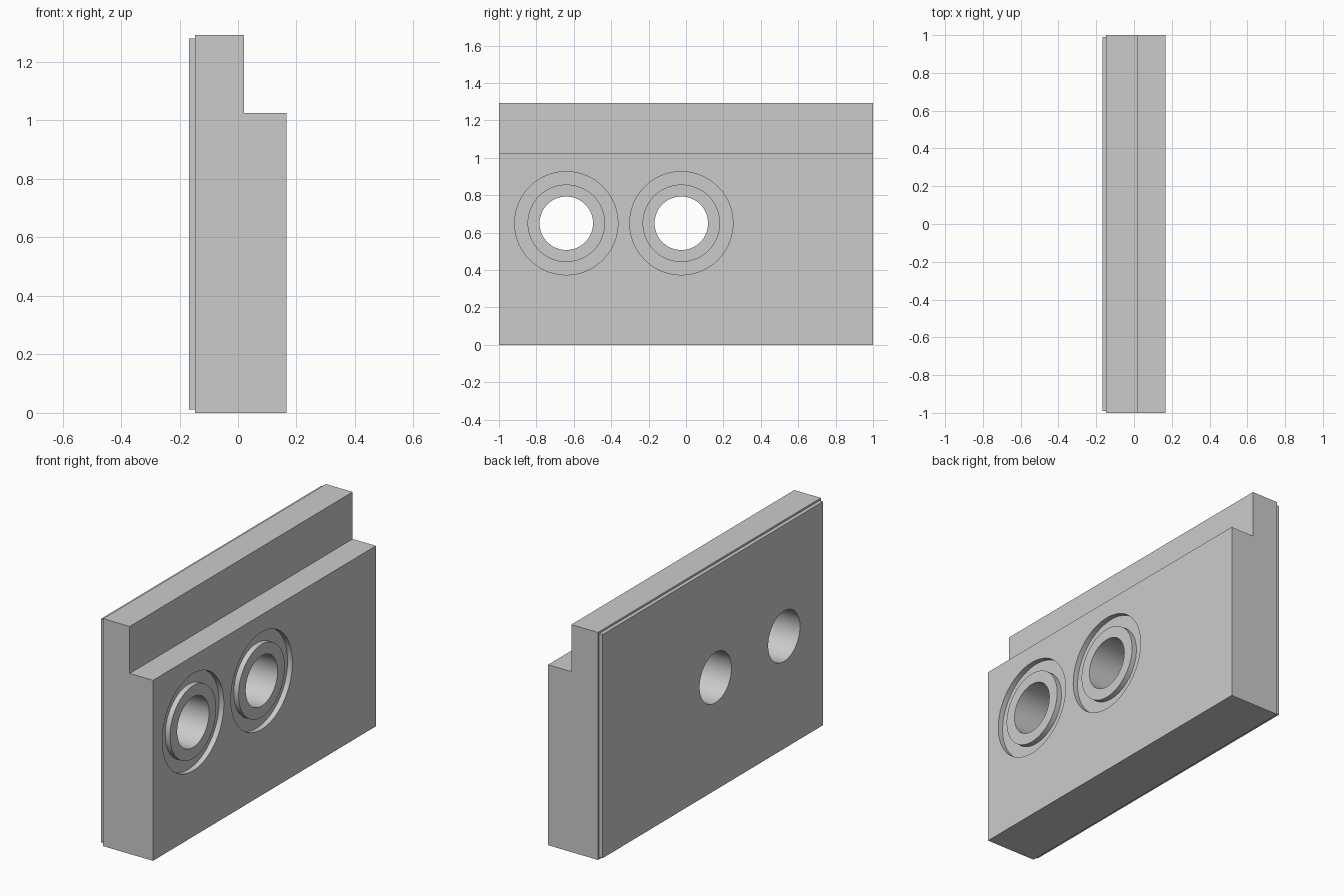
import bpy, bmesh, math
from mathutils import Matrix, Vector

cube = bpy.data.objects.get("Cube")
if cube:
    bpy.data.objects.remove(cube, do_unlink=True)

grey = bpy.data.materials.new("plain grey")
grey.use_nodes = True
colour = (0.6, 0.6, 0.6, 1)
grey.diffuse_color = colour
grey.node_tree.nodes["Principled BSDF"].inputs["Base Color"].default_value = colour

FACE_X = 0.166
GROOVE_DEPTH = 0.03
HOLE_Z = 0.65
HOLES_Y = (-0.64, -0.025)


def make_object(name, bm):
    bmesh.ops.recalc_face_normals(bm, faces=bm.faces)
    mesh = bpy.data.meshes.new(name)
    bm.to_mesh(mesh)
    bm.free()
    mesh.materials.append(grey)
    obj = bpy.data.objects.new(name, mesh)
    bpy.context.collection.objects.link(obj)
    return obj


def extrude_profile(name, profile, half_length):
    """Extrude an x-z outline along y."""
    bm = bmesh.new()
    face = bm.faces.new([bm.verts.new((x, -half_length, z)) for x, z in profile])
    new = bmesh.ops.extrude_face_region(bm, geom=[face])["geom"]
    verts = [v for v in new if isinstance(v, bmesh.types.BMVert)]
    bmesh.ops.translate(bm, verts=verts, vec=(0, 2 * half_length, 0))
    return make_object(name, bm)


def lathe(name, profile, y):
    """Spin a closed (x, radius) outline around a hole axis."""
    bm = bmesh.new()
    verts = [bm.verts.new((x, y, HOLE_Z + r)) for x, r in profile]
    edges = [bm.edges.new((a, b)) for a, b in zip(verts, verts[1:] + verts[:1])]
    bmesh.ops.spin(bm, geom=verts + edges, cent=(0, y, HOLE_Z), axis=(1, 0, 0),
                   angle=math.tau, steps=72, use_merge=True)
    bmesh.ops.remove_doubles(bm, verts=bm.verts, dist=1e-5)
    return make_object(name, bm)


def cylinder(name, radius, y):
    bm = bmesh.new()
    turn = Matrix.Translation(Vector((0, y, HOLE_Z))) @ Matrix.Rotation(math.pi / 2, 4, "Y")
    bmesh.ops.create_cone(bm, cap_ends=True, segments=72, radius1=radius,
                          radius2=radius, depth=1, matrix=turn)
    return make_object(name, bm)


def cut(target, cutter):
    mod = target.modifiers.new("cut", "BOOLEAN")
    mod.operation = "DIFFERENCE"
    mod.solver = "EXACT"
    mod.object = cutter
    bpy.context.view_layer.objects.active = target
    bpy.ops.object.modifier_apply(modifier=mod.name)


# Stepped block and the thin, slightly smaller plate on its flat side
body = extrude_profile("stepped_block", [
    (-0.147, 0), (FACE_X, 0), (FACE_X, 1.025),
    (0.02, 1.025), (0.02, 1.292), (-0.147, 1.292)], 1)
plate = extrude_profile("backing_plate", [
    (-0.168, 0.011), (-0.147, 0.011), (-0.147, 1.281), (-0.168, 1.281)], 0.989)

# Through holes, each circled by a shallow ring groove on the block face
for y in HOLES_Y:
    hole = cylinder("hole_cutter", 0.143, y)
    floor = FACE_X - GROOVE_DEPTH
    top = FACE_X + 0.05
    groove = lathe("groove_cutter", [
        (floor, 0.207), (top, 0.207), (top, 0.276), (floor, 0.276)], y)
    cut(body, hole)
    cut(body, groove)
    cut(plate, hole)
    for cutter in (hole, groove):
        bpy.data.objects.remove(cutter, do_unlink=True)

# Smooth bores, crisp edges
bpy.ops.object.select_all(action="DESELECT")
for obj in (body, plate):
    obj.select_set(True)
bpy.context.view_layer.objects.active = body
bpy.ops.object.shade_smooth_by_angle(angle=math.radians(30))
